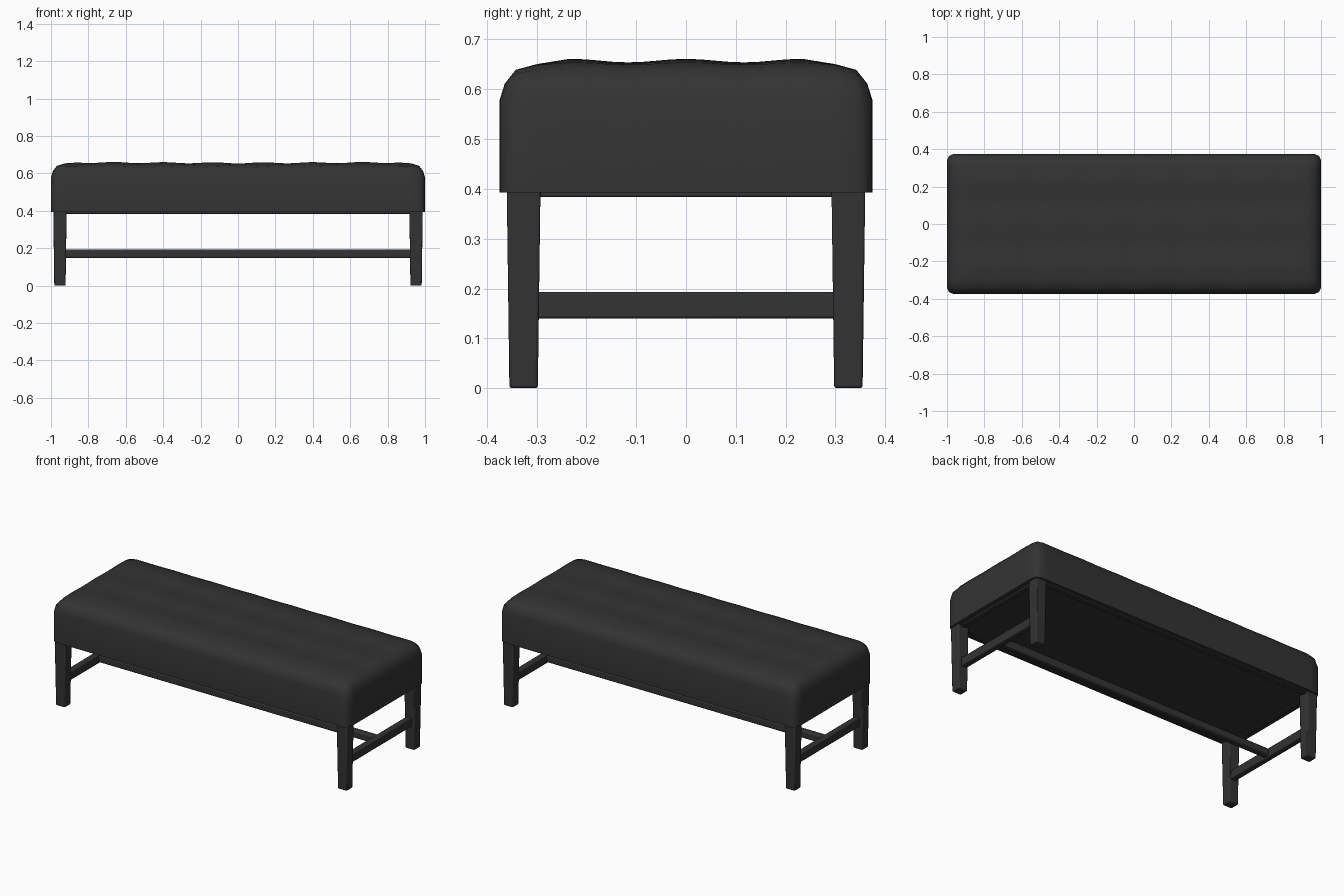
import bpy, bmesh, math

if "Cube" in bpy.data.objects:
    bpy.data.objects.remove(bpy.data.objects["Cube"])

# one near-black finish for upholstery and frame
black = bpy.data.materials.new("soft black")
black.diffuse_color = (0.033, 0.033, 0.033, 1)
black.use_nodes = True
black.node_tree.nodes["Principled BSDF"].inputs["Base Color"].default_value = black.diffuse_color


def finish(name, bm, bevel=0.0, angle=40):
    bmesh.ops.recalc_face_normals(bm, faces=bm.faces)
    me = bpy.data.meshes.new(name)
    bm.to_mesh(me)
    bm.free()
    ob = bpy.data.objects.new(name, me)
    bpy.context.collection.objects.link(ob)
    me.materials.append(black)
    if bevel:
        mod = ob.modifiers.new("soft edges", 'BEVEL')
        mod.width = bevel
        mod.segments = 2
    bpy.ops.object.select_all(action='DESELECT')
    ob.select_set(True)
    bpy.context.view_layer.objects.active = ob
    bpy.ops.object.shade_smooth_by_angle(angle=math.radians(angle))
    return ob


def box(name, x0, x1, y0, y1, z0, z1, taper=0.0, bevel=0.003):
    bm = bmesh.new()
    bmesh.ops.create_cube(bm, size=1)
    for v in bm.verts:
        t = 1 - taper if v.co.z < 0 else 1
        v.co = ((x0 + x1) / 2 + v.co.x * (x1 - x0) * t,
                (y0 + y1) / 2 + v.co.y * (y1 - y0) * t,
                z0 if v.co.z < 0 else z1)
    return finish(name, bm, bevel)


# cushion: softly tufted top with rolled edges and straight sides
HX, HY, R, ZB = 1.0, 0.374, 0.04, 0.393
PROFILE = [(0, 0.075), (0.01, 0.043), (0.032, 0.015), (0.075, 0.005), (0.14, 0)]


def drop(d):
    for (a, fa), (b, fb) in zip(PROFILE, PROFILE[1:]):
        if d <= b:
            return fa + (fb - fa) * (d - a) / (b - a)
    return 0.0


def stations(half, n):
    edge = [half - d for d in (0, 0.01, 0.032, 0.075)]
    inner = half - 0.14
    mid = [-inner + 2 * inner * i / n for i in range(n + 1)]
    return [-e for e in edge] + mid + edge[::-1]


def surface(x, y):
    z = 0.654 - math.hypot(drop(HX - abs(x)), drop(HY - abs(y)))
    fade = min(1, (HX - abs(x)) / 0.12, (HY - abs(y)) / 0.12)
    z += fade * (0.0035 * math.cos(2 * math.pi * y / 0.231)
                 - 0.003 * math.cos(2 * math.pi * x / 0.265)
                 + 0.003 * (min(abs(x), 0.85) - 0.5))
    a, b = abs(x) - (HX - R), abs(y) - (HY - R)
    if a > 0 and b > 0:  # round the corners in plan
        k = max(a, b) / math.hypot(a, b)
        x = math.copysign(HX - R + a * k, x)
        y = math.copysign(HY - R + b * k, y)
    return x, y, z


bm = bmesh.new()
xs, ys = stations(HX, 52), stations(HY, 16)
grid = [[bm.verts.new(surface(x, y)) for y in ys] for x in xs]
for i in range(len(xs) - 1):
    for j in range(len(ys) - 1):
        bm.faces.new((grid[i][j], grid[i + 1][j], grid[i + 1][j + 1], grid[i][j + 1]))
rim = [e for e in bm.edges if e.is_boundary]
ext = bmesh.ops.extrude_edge_only(bm, edges=rim)["geom"]
for v in ext:
    if isinstance(v, bmesh.types.BMVert):
        v.co.z = ZB
bottom = [e for e in ext if isinstance(e, bmesh.types.BMEdge) and e.is_boundary]
bmesh.ops.contextual_create(bm, geom=bottom)
finish("cushion", bm, angle=50)

# seat frame below the cushion
box("seat_base_panel", -0.95, 0.95, -0.33, 0.33, 0.389, 0.40, bevel=0)
for s, n in ((-1, "front"), (1, "back")):
    y = sorted((s * 0.352, s * 0.322))
    box(n + "_seat_rail", -0.95, 0.95, *y, 0.384, 0.42)
for s, n in ((-1, "left"), (1, "right")):
    x = sorted((s * 0.972, s * 0.942))
    box(n + "_seat_rail", *x, -0.33, 0.33, 0.384, 0.42)
    # low side rail joining front and back legs
    x = sorted((s * 0.965, s * 0.928))
    box(n + "_low_rail", *x, -0.31, 0.31, 0.14, 0.193, bevel=0.005)
    # tapered legs
    for t, m in ((-1, "front"), (1, "back")):
        x = sorted((s * 0.988, s * 0.916))
        y = sorted((t * 0.36, t * 0.292))
        box(f"{m}_{n}_leg", *x, *y, 0, 0.41, taper=0.16, bevel=0.005)

# long centre stretcher
box("centre_stretcher", -0.94, 0.94, -0.02, 0.02, 0.147, 0.192, bevel=0.008)
